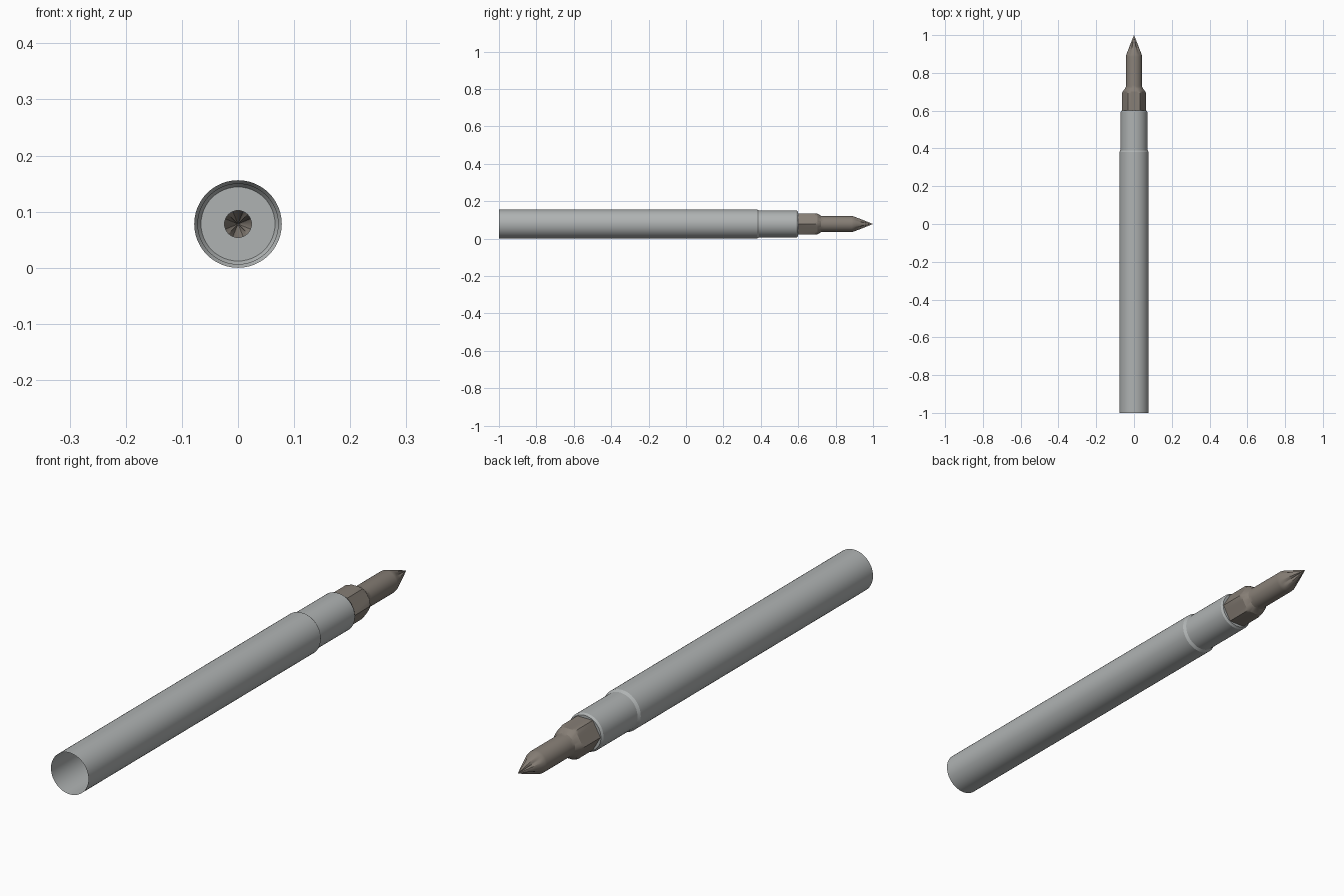
import bpy, bmesh, math

if "Cube" in bpy.data.objects:
    bpy.data.objects.remove(bpy.data.objects["Cube"])

R = 0.078          # handle radius, also height of the axis
SIDES = 48


def material(name, rgb):
    m = bpy.data.materials.new(name)
    m.diffuse_color = (*rgb, 1)
    m.use_nodes = True
    m.node_tree.nodes["Principled BSDF"].inputs["Base Color"].default_value = m.diffuse_color
    return m


def loft(name, rings, mat, tip=None):
    """Skin rings along y; each ring is (y, radius function of angle)."""
    bm = bmesh.new()
    loops = []
    for y, radius in rings:
        loop = []
        for i in range(SIDES):
            a = 2 * math.pi * i / SIDES
            r = radius(a)
            loop.append(bm.verts.new((r * math.cos(a), y, R + r * math.sin(a))))
        loops.append(loop)
    for lo, hi in zip(loops, loops[1:]):
        for i in range(SIDES):
            j = (i + 1) % SIDES
            bm.faces.new((lo[i], hi[i], hi[j], lo[j]))
    if tip is not None:
        v = bm.verts.new((0, tip, R))
        for i in range(SIDES):
            bm.faces.new((loops[-1][i], v, loops[-1][(i + 1) % SIDES]))
    me = bpy.data.meshes.new(name)
    bm.to_mesh(me)
    bm.free()
    me.materials.append(mat)
    ob = bpy.data.objects.new(name, me)
    bpy.context.collection.objects.link(ob)
    bpy.context.view_layer.objects.active = ob
    ob.select_set(True)
    bpy.ops.object.shade_smooth_by_angle(angle=math.radians(25))
    ob.select_set(False)
    return ob


def circle(r):
    return lambda a: r


def hexagon(r):
    sector = math.pi / 3
    return lambda a: r * math.cos(sector / 2) / math.cos((a + 1e-9) % sector - sector / 2)


def clipped_hexagon(r, limit):
    return lambda a: min(hexagon(r)(a), limit)


def fluted(r, depth):
    # four V grooves on the diagonals
    def radius(a):
        off = abs(a % (math.pi / 2) - math.pi / 4)
        return r * (1 - depth * max(0, 1 - off / math.radians(22.5)))
    return radius


steel = material("light grey metal", (0.43, 0.45, 0.45))
bronze = material("brown grey metal", (0.24, 0.21, 0.18))

# Hollow handle tube with a narrower collar and a pierced end wall
handle = [(-1, R), (0.38, R), (0.39, 0.0715), (0.592, 0.0715), (0.6, 0.066), (0.6, 0.024)]
loft("handle", [(y, circle(r)) for y, r in handle], steel)

# Driver bit: hexagonal shank, chamfer, round shaft, fluted point
bit = [
    (0.598, hexagon(0.0645)),
    (0.69, hexagon(0.0645)),
    (0.702, clipped_hexagon(0.0645, 0.059)),
    (0.722, circle(0.044)),
    (0.735, circle(0.0425)),
    (0.885, circle(0.0425)),
    (0.895, circle(0.041)),
    (0.91, fluted(0.0355, 0.05)),
    (0.94, fluted(0.024, 0.3)),
    (0.985, fluted(0.006, 0.45)),
]
loft("driver_bit", bit, bronze, tip=1.0)
